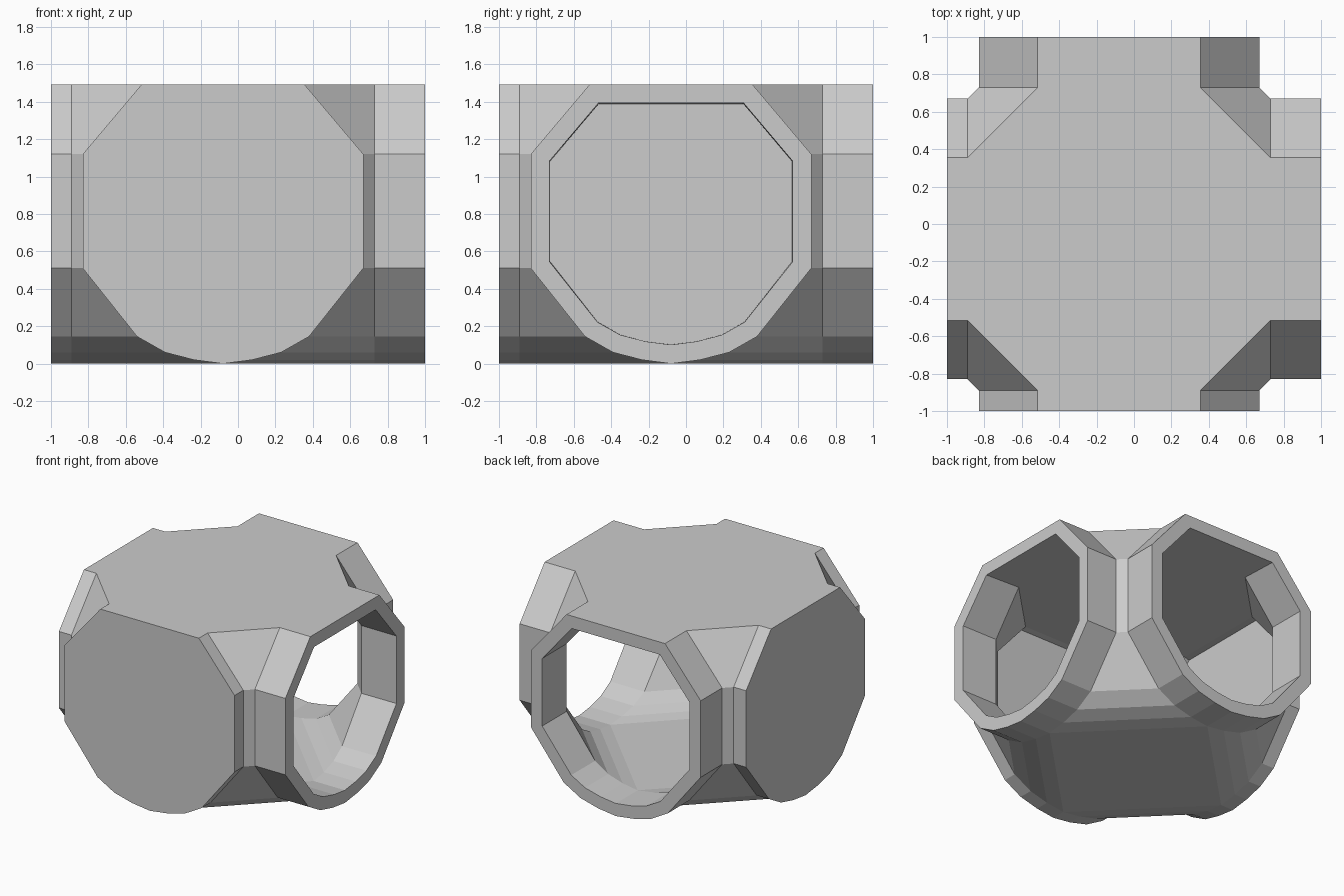
import bpy, bmesh, math
from mathutils import Matrix, Vector

if "Cube" in bpy.data.objects:
    bpy.data.objects.remove(bpy.data.objects["Cube"])

# Half of the tunnel cross-section: (half width, height), top to bottom
HALF = [(.435, 1.493), (.75, 1.12), (.75, .51), (.46, .145),
        (.31, .06), (.155, .02), (0, 0)]
N = len(HALF)
RING = HALF + [(-w, z) for w, z in reversed(HALF[:-1])]
CENTRE = Vector((-.08, -.08, 0))
HUB = .81                          # distance from the centre to each arm
ARMS = [1.08, 1.08, .92, .92]      # arm ends: +x, +y, -x, -y

bm = bmesh.new()


def ring(dist, k):
    rot = Matrix.Rotation(math.pi / 2 * k, 3, 'Z')
    return [bm.verts.new(CENTRE + rot @ Vector((dist, w, z))) for w, z in RING]


# Four arms: open at right and back, capped at left and front
hubs = []
for k, end in enumerate(ARMS):
    a, b = ring(HUB, k), ring(end, k)
    hubs.append(a)
    for j in range(len(RING)):
        i = (j + 1) % len(RING)
        bm.faces.new((a[j], a[i], b[i], b[j]))
    if k >= 2:
        bm.faces.new(b)

# Bevelled corners between neighbouring arms
for k in range(4):
    a, b = hubs[k], hubs[(k + 1) % 4]
    for j in range(N - 1):
        bm.faces.new((a[j], a[j + 1], b[-j - 2], b[-j - 1]))

# Flat ceiling and floor of the crossing
roof = bm.faces.new([v for h in hubs for v in (h[-1], h[0])])
bm.faces.new([h[N - 1] for h in hubs])

bmesh.ops.recalc_face_normals(bm, faces=bm.faces[:])
roof.normal_update()
if roof.normal.z < 0:
    bmesh.ops.reverse_faces(bm, faces=bm.faces[:])

mesh = bpy.data.meshes.new("tunnel_corner")
bm.to_mesh(mesh)
bm.free()
obj = bpy.data.objects.new("tunnel_corner", mesh)
bpy.context.collection.objects.link(obj)

# Wall thickness
wall = obj.modifiers.new("wall", 'SOLIDIFY')
wall.thickness = .1
wall.offset = -1
wall.use_even_offset = True
wall.use_quality_normals = True
